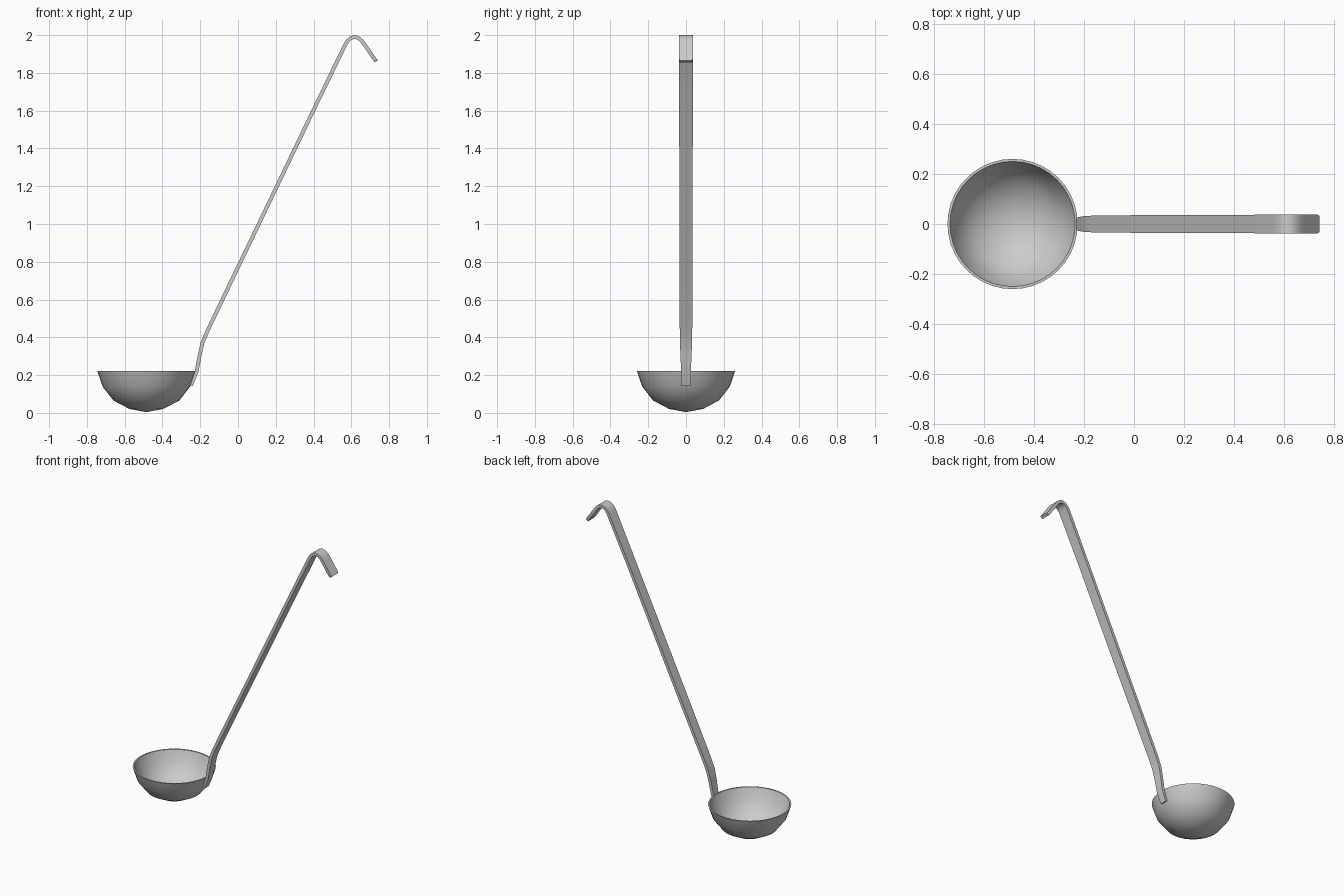
import bpy, bmesh, math
from mathutils import Vector

if "Cube" in bpy.data.objects:
    bpy.data.objects.remove(bpy.data.objects["Cube"])

steel = bpy.data.materials.new("brushed_steel")
steel.use_nodes = True
colour = (0.6, 0.6, 0.6, 1)
steel.diffuse_color = colour
steel.node_tree.nodes["Principled BSDF"].inputs["Base Color"].default_value = colour


def finish(bm, name, angle):
    bmesh.ops.recalc_face_normals(bm, faces=bm.faces)
    mesh = bpy.data.meshes.new(name)
    bm.to_mesh(mesh)
    bm.free()
    mesh.materials.append(steel)
    obj = bpy.data.objects.new(name, mesh)
    bpy.context.collection.objects.link(obj)
    bpy.ops.object.select_all(action="DESELECT")
    bpy.context.view_layer.objects.active = obj
    obj.select_set(True)
    bpy.ops.object.shade_smooth_by_angle(angle=math.radians(angle))
    return obj


# Bowl: a double-walled cup profile spun around its own axis
outer = [(0, 0.004), (0.09, 0.021), (0.175, 0.066), (0.232, 0.14), (0.26, 0.222)]
inner = [(0.25, 0.222), (0.222, 0.144), (0.168, 0.074), (0.087, 0.031), (0, 0.014)]
bm = bmesh.new()
verts = [bm.verts.new((r, 0, z)) for r, z in outer + inner]
edges = [bm.edges.new(pair) for pair in zip(verts, verts[1:])]
bmesh.ops.spin(bm, geom=verts + edges, cent=(0, 0, 0), axis=(0, 0, 1),
               angle=math.tau, steps=40, use_duplicate=False)
bmesh.ops.remove_doubles(bm, verts=bm.verts, dist=0.0005)
bowl = finish(bm, "bowl", 40)
bowl.location.x = -0.485

# Handle: a flat strip swept along a bent path, as (x, z, half width)
path = [(-0.249, 0.145, 0.024), (-0.219, 0.22, 0.026), (-0.204, 0.30, 0.029),
        (-0.188, 0.37, 0.032), (-0.161, 0.436, 0.033), (0.0, 0.771, 0.035),
        (0.42, 1.645, 0.036), (0.569, 1.951, 0.038), (0.580, 1.969, 0.038),
        (0.597, 1.984, 0.038), (0.617, 1.99, 0.038), (0.638, 1.984, 0.038),
        (0.655, 1.97, 0.038), (0.669, 1.951, 0.038), (0.724, 1.872, 0.038),
        (0.732, 1.861, 0.032)]
half_thick = 0.01
bm = bmesh.new()
points = [Vector((x, 0, z)) for x, z, w in path]
rings = []
for i, (p, (x, z, w)) in enumerate(zip(points, path)):
    along = points[min(i + 1, len(points) - 1)] - points[max(i - 1, 0)]
    side = Vector((0, 1, 0))
    normal = along.normalized().cross(side) * half_thick
    corners = [(-1, -1), (1, -1), (1, 1), (-1, 1)]
    rings.append([bm.verts.new(p + side * w * a + normal * b) for a, b in corners])
for low, high in zip(rings, rings[1:]):
    for k in range(4):
        n = (k + 1) % 4
        bm.faces.new((low[k], low[n], high[n], high[k]))
bm.faces.new(rings[0])
bm.faces.new(rings[-1])
finish(bm, "handle", 35)
